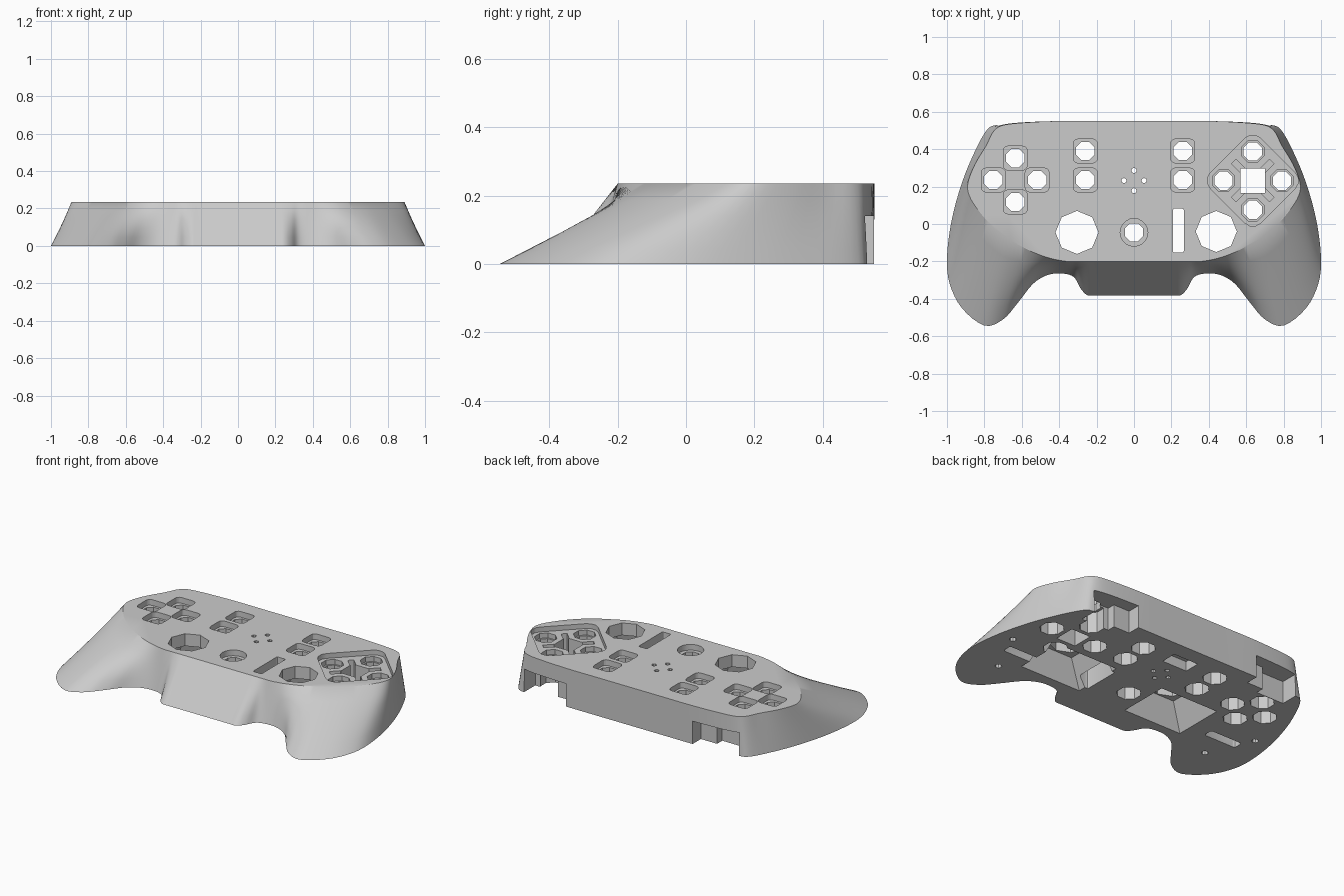
import bpy, bmesh, math
from mathutils import Vector

cube = bpy.data.objects.get("Cube")
if cube:
    bpy.data.objects.remove(cube)

H = 0.235  # shell height

grey = bpy.data.materials.new("matte_grey")
grey.use_nodes = True
colour = (0.6, 0.6, 0.6, 1)
grey.diffuse_color = colour
grey.node_tree.nodes["Principled BSDF"].inputs["Base Color"].default_value = colour


def make_object(name, bm):
    bmesh.ops.recalc_face_normals(bm, faces=bm.faces)
    mesh = bpy.data.meshes.new(name)
    bm.to_mesh(mesh)
    bm.free()
    mesh.materials.append(grey)
    ob = bpy.data.objects.new(name, mesh)
    bpy.context.scene.collection.objects.link(ob)
    return ob


def loft(bm, rings):
    """Closed solid through a stack of equal-length rings."""
    vs = [[bm.verts.new(p) for p in ring] for ring in rings]
    n = len(vs[0])
    for a, b in zip(vs, vs[1:]):
        for i in range(n):
            j = (i + 1) % n
            bm.faces.new((a[i], a[j], b[j], b[i]))
    bm.faces.new(vs[0][::-1])
    bm.faces.new(vs[-1])


def prism(bm, low, high, z0, z1):
    loft(bm, [[(x, y, z0) for x, y in low], [(x, y, z1) for x, y in high]])


def ngon(cx, cy, r, n=8, turn=0.0):
    return [(cx + r * math.cos(turn + math.tau * i / n),
             cy + r * math.sin(turn + math.tau * i / n)) for i in range(n)]


def rect(cx, cy, hx, hy, c=0.0, turn=0.0, steps=3):
    """Rectangle with corners rounded by radius c."""
    pts = []
    for k, (sx, sy) in enumerate(((1, 1), (-1, 1), (-1, -1), (1, -1))):
        for s in range(steps + 1 if c else 1):
            a = (k + s / steps) * math.pi / 2
            x = sx * (hx - c) + c * math.cos(a)
            y = sy * (hy - c) + c * math.sin(a)
            pts.append((cx + x * math.cos(turn) - y * math.sin(turn),
                        cy + x * math.sin(turn) + y * math.cos(turn)))
    return pts


def straight(bm, pts, z0, z1):
    prism(bm, pts, pts, z0, z1)


# Half outline, back centre to front centre: base x, y then top x, y
half = [Vector(p) for p in (
    (0, .55, 0, .55), (.22, .55, .22, .55), (.42, .55, .42, .55),
    (.62, .545, .61, .54), (.73, .53, .71, .525), (.785, .505, .755, .49),
    (.85, .39, .79, .42), (.92, .22, .85, .32), (.975, .02, .888, .22),
    (1, -.18, .88, .15), (.985, -.32, .83, .07), (.92, -.45, .76, -.01),
    (.8, -.543, .68, -.075), (.7, -.51, .6, -.12), (.62, -.42, .53, -.155),
    (.54, -.32, .46, -.18), (.46, -.272, .41, -.192), (.38, -.265, .36, -.2),
    (.32, -.285, .32, -.2), (.285, -.345, .285, -.2), (.25, -.38, .25, -.2),
    (.2, -.382, .2, -.2), (0, -.382, 0, -.2))]


def smooth_path(p, sub=4):
    out = []
    for i in range(len(p) - 1):
        a, b, c, d = p[max(i - 1, 0)], p[i], p[i + 1], p[min(i + 2, len(p) - 1)]
        for s in range(sub):
            t = s / sub
            out.append(0.5 * (2 * b + (c - a) * t + (2 * a - 5 * b + 4 * c - d) * t * t
                              + (3 * b - a - 3 * c + d) * t ** 3))
    return out + [p[-1]]


path = smooth_path(half)
path += [Vector((-p[0], p[1], -p[2], p[3])) for p in path[-2:0:-1]]
LEVELS = 5
bm = bmesh.new()
loft(bm, [[(p[0] + (p[2] - p[0]) * t, p[1] + (p[3] - p[1]) * t, H * t) for p in path]
          for t in (k / LEVELS for k in range(LEVELS + 1))])
shell = make_object("controller_shell", bm)

# Button layout
direction_pad = [(-.635 + dx, .235 + dy) for dx, dy in ((0, .117), (0, -.117), (.117, 0), (-.117, 0))]
menu_buttons = [(sx * .26, y) for sx in (-1, 1) for y in (.235, .39)]
face_centre = (.635, .232)
face_buttons = [(.635 + dx, .232 + dy) for dx, dy in ((0, .156), (0, -.156), (.156, 0), (-.156, 0))]
home = (0, -.045)
sticks = [(-.305, -.045, .115, .2), (.44, -.04, .11, .21)]
EIGHTH = math.pi / 8
layers = []


def layer():
    layers.append(bmesh.new())
    return layers[-1]


# Diamond recess around the face buttons
bm = layer()
straight(bm, rect(*face_centre, .19, .19, .06, math.pi / 4), H - .03, H + .1)

# Wells in the upper face
bm = layer()
for x, y in direction_pad + menu_buttons:
    straight(bm, rect(x, y, .064, .064, .025), H - .035, H + .1)
for x, y in face_buttons:
    straight(bm, ngon(x, y, .064, 8, EIGHTH), H - .06, H + .1)
straight(bm, ngon(*home, .074, 20), H - .035, H + .1)

# Stick pockets that widen toward the underside
bm = layer()
for x, y, r, w in sticks:
    k = .01 / .16
    low = rect(x, y, w + (w - .12) * k, .16 + .04 * k)
    prism(bm, low, rect(x, y, .12, .12), -.01, .16)

# Button sockets in the underside
bm = layer()
for x, y in direction_pad + menu_buttons + face_buttons + [home]:
    straight(bm, ngon(x, y, .07, 8, EIGHTH), -.1, .13)
straight(bm, rect(0, .4, .085, .05), -.1, .06)

# Through holes
bm = layer()
for x, y in direction_pad + menu_buttons + face_buttons + [home]:
    straight(bm, ngon(x, y, .053, 8, EIGHTH), -.2, H + .2)
for x, y, r, w in sticks:
    straight(bm, ngon(x, y, r, 8), -.2, H + .2)
for dx, dy in ((0, 1), (0, -1), (1, 0), (-1, 0)):
    straight(bm, ngon(dx * .054, .232 + dy * .054, .014, 8), -.2, H + .2)
straight(bm, rect(.237, -.035, .029, .117, .008), -.2, H + .2)
straight(bm, rect(*face_centre, .066, .066), -.2, H + .2)

# Diagonal slots beside the square opening
bm = layer()
for k in range(4):
    a = math.pi / 4 + k * math.pi / 2
    straight(bm, rect(face_centre[0] + .112 * math.cos(a), face_centre[1] + .112 * math.sin(a),
                      .032, .017, 0, a), .1, H + .15)

# Trigger notches, grip slots and screw holes
bm = layer()
for s in (-1, 1):
    notch = [(.43, .47), (.54, .47), (.54, .42), (.73, .42), (.73, .7), (.43, .7)]
    straight(bm, [(s * x, y) for x, y in notch], -.15, .14)
    straight(bm, rect(s * .73, -.1, .11, .03, .012), -.15, .07)
    straight(bm, ngon(s * .88, 0, .02), -.15, .05)
    straight(bm, ngon(s * .75, -.28, .02), -.15, .05)

# Cut every layer from the shell, then bake the result
cutters = []
for i, bm in enumerate(layers):
    cutter = make_object("cutter_%d" % i, bm)
    cutter.hide_render = True
    cutters.append(cutter)
    mod = shell.modifiers.new("cut_%d" % i, 'BOOLEAN')
    mod.operation = 'DIFFERENCE'
    mod.solver = 'EXACT'
    mod.object = cutter
graph = bpy.context.evaluated_depsgraph_get()
baked = bpy.data.meshes.new_from_object(shell.evaluated_get(graph))
shell.modifiers.clear()
shell.data = baked
for cutter in cutters:
    bpy.data.objects.remove(cutter)
baked.materials.clear()
baked.materials.append(grey)
for poly in baked.polygons:
    poly.material_index = 0
    poly.use_smooth = True
baked.set_sharp_from_angle(angle=math.radians(30))
